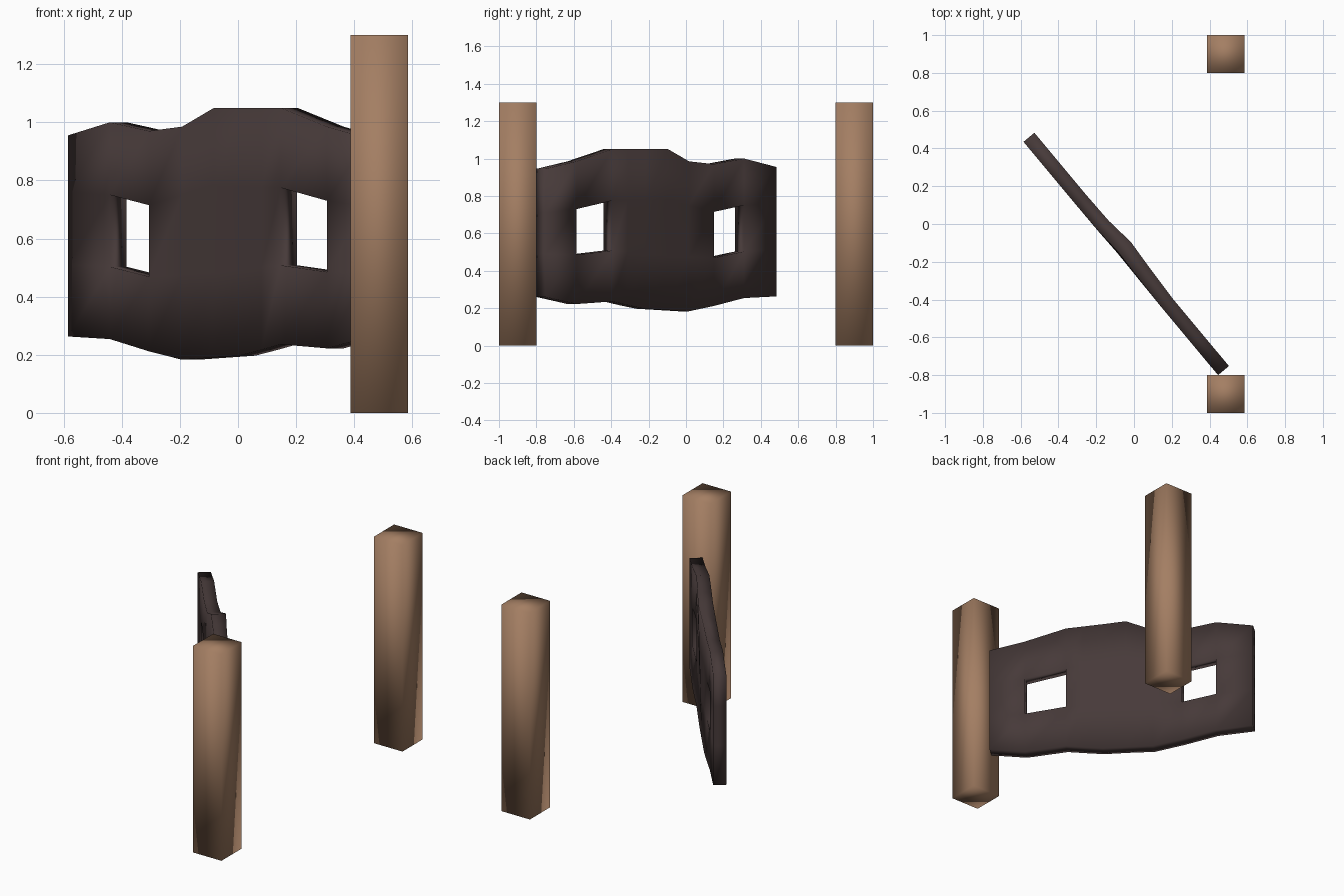
import bpy, bmesh
from mathutils import Vector

if "Cube" in bpy.data.objects:
    bpy.data.objects.remove(bpy.data.objects["Cube"])


def material(name, rgb):
    m = bpy.data.materials.new(name)
    m.diffuse_color = (*rgb, 1)
    m.use_nodes = True
    m.node_tree.nodes["Principled BSDF"].inputs["Base Color"].default_value = m.diffuse_color
    return m


def finish(bm, name, mat):
    bmesh.ops.recalc_face_normals(bm, faces=bm.faces)
    for f in bm.faces:
        f.smooth = True
    me = bpy.data.meshes.new(name)
    bm.to_mesh(me)
    bm.free()
    me.materials.append(mat)
    ob = bpy.data.objects.new(name, me)
    bpy.context.collection.objects.link(ob)
    return ob


def interp(points, t):
    for (t0, z0), (t1, z1) in zip(points, points[1:]):
        if t <= t1:
            return z0 + (z1 - z0) * (t - t0) / (t1 - t0)
    return points[-1][1]


post_wood = material("light brown wood", (0.37, 0.21, 0.125))
gate_wood = material("dark brown wood", (0.062, 0.042, 0.041))

# Two square gate posts
for side, label in ((-1, "front"), (1, "back")):
    bm = bmesh.new()
    bmesh.ops.create_cube(bm, size=1)
    for v in bm.verts:
        v.co = (0.486 + v.co.x * 0.198, side * 0.9 + v.co.y * 0.2, 0.65 + v.co.z * 1.3)
    finish(bm, label + "_post", post_wood)

# Open gate: a wavy board with two openings, t runs from free end to hinge end
TOP = [(0, .955), (.14, 1.0), (.27, .97), (.38, .985), (.48, 1.05), (.71, 1.05), (.865, .985), (1, .945)]
BOTTOM = [(0, .263), (.14, .254), (.27, .212), (.38, .183), (.57, .197), (.645, .217), (.71, .236), (.865, .222), (1, .26)]
HOLE_TOP = [(0, .76), (.14, .75), (.27, .715), (.48, .78), (.71, .775), (.865, .73), (1, .71)]
HOLE_BOTTOM = [(0, .51), (.14, .503), (.27, .469), (.48, .48), (.71, .508), (.865, .485), (1, .49)]
BULGE = [(0, 0), (.27, 0), (.38, .004), (.48, .022), (.57, .012), (.71, 0), (1, 0)]
columns = [0, .14, .27, .38, .48, .57, .645, .71, .865, 1]
rows = [BOTTOM, HOLE_BOTTOM, HOLE_TOP, TOP]
openings = {(1, 1), (7, 1)}          # (column, row) cells left open

start = Vector((-.585, .435, 0))
along = Vector((1.03, -1.235, 0))
normal = Vector((.767, .640, 0))

bm = bmesh.new()
grid = [[bm.verts.new(start + along * t + normal * (interp(BULGE, t) * (0.5 + 0.25 * r) * 0.4)
                      + Vector((0, 0, interp(row, t))))
         for r, row in enumerate(rows)] for t in columns]
back = [[bm.verts.new(start + along * t + normal * (.075 + interp(BULGE, t) * r / 3)
                      + Vector((0, 0, interp(row, t))))
         for r, row in enumerate(rows)] for t in columns]
nc, nr = len(columns) - 1, len(rows) - 1


def solid(c, r):
    return 0 <= c < nc and 0 <= r < nr and (c, r) not in openings


for c in range(nc):
    for r in range(nr):
        if not solid(c, r):
            continue
        corners = [(c, r), (c + 1, r), (c + 1, r + 1), (c, r + 1)]
        bm.faces.new([grid[a][b] for a, b in corners])
        bm.faces.new([back[a][b] for a, b in reversed(corners)])
        # Edge walls wherever the neighbouring cell is empty
        for k, (dc, dr) in enumerate(((0, -1), (1, 0), (0, 1), (-1, 0))):
            if not solid(c + dc, r + dr):
                (a, b), (e, f) = corners[k], corners[(k + 1) % 4]
                bm.faces.new([grid[e][f], grid[a][b], back[a][b], back[e][f]])
finish(bm, "gate_board", gate_wood)
